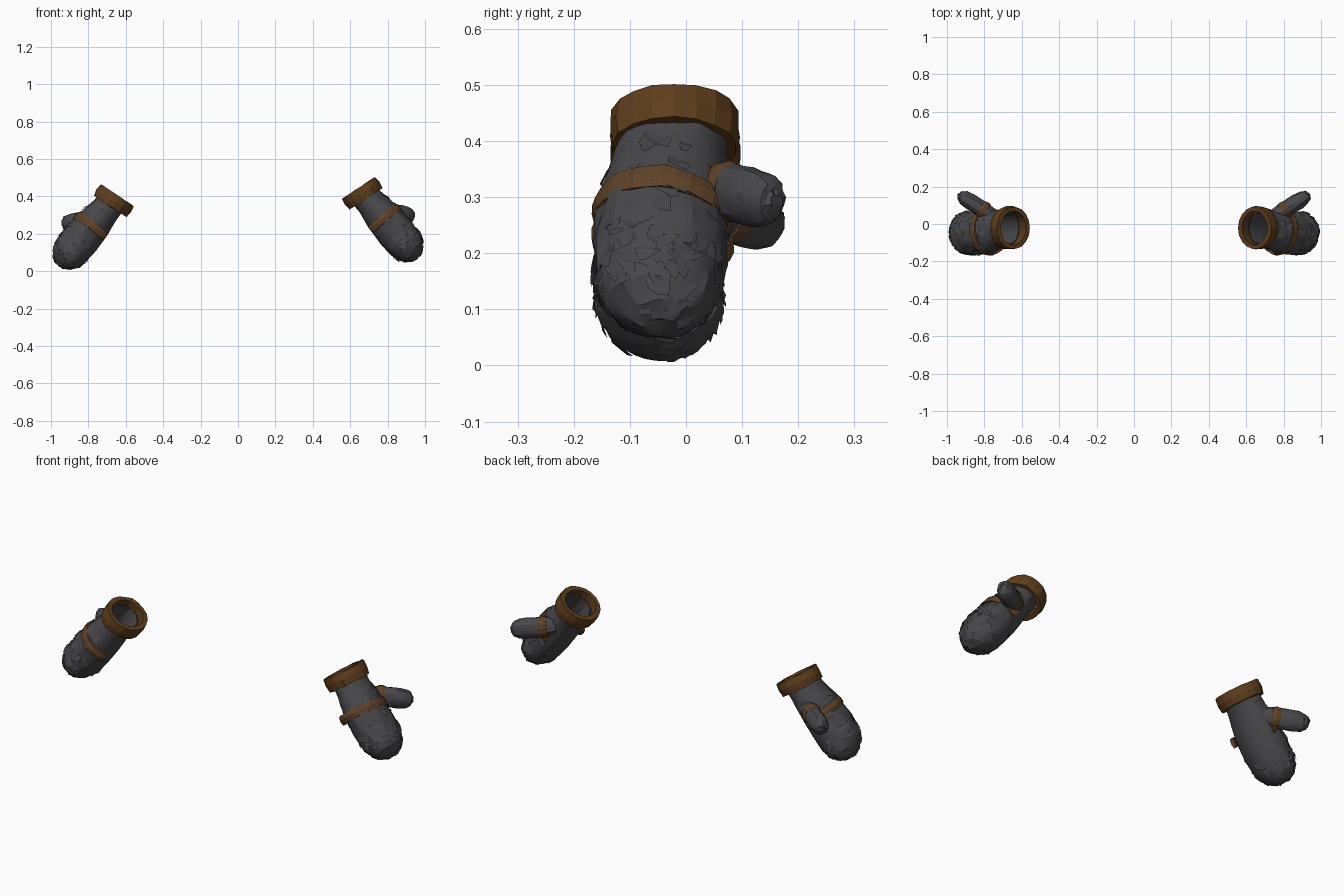
import bpy, bmesh, math, random
from mathutils import Matrix, Vector

random.seed(7)
cube = bpy.data.objects.get("Cube")
if cube:
    bpy.data.objects.remove(cube, do_unlink=True)


def material(name, color):
    m = bpy.data.materials.new(name)
    m.use_nodes = True
    m.diffuse_color = (*color, 1)
    m.node_tree.nodes["Principled BSDF"].inputs["Base Color"].default_value = (*color, 1)
    return m


CLOTH = material("charcoal cloth", (0.064, 0.064, 0.07))
LEATHER = material("brown leather", (0.112, 0.047, 0.011))
STRAP = material("worn strap leather", (0.112, 0.054, 0.02))


def frame(origin, z_axis, x_hint):
    """Local frame with z along the part and x towards the hint."""
    z = Vector(z_axis).normalized()
    y = z.cross(Vector(x_hint)).normalized()
    x = y.cross(z)
    m = Matrix((x, y, z)).transposed().to_4x4()
    m.translation = origin
    return m


def finish(bm, name, mat, matrix, side, recalc=True):
    """Place a part on its mitten; the right mitten is a lowered mirror."""
    if side < 0:
        matrix = Matrix.Translation((0, 0, -0.04)) @ Matrix.Diagonal((-1, 1, 1, 1)) @ matrix
    bm.transform(matrix)
    if recalc:
        bmesh.ops.recalc_face_normals(bm, faces=bm.faces)
    elif side < 0:
        bmesh.ops.reverse_faces(bm, faces=bm.faces)
    mesh = bpy.data.meshes.new(name)
    bm.to_mesh(mesh)
    bm.free()
    mesh.materials.append(mat)
    obj = bpy.data.objects.new(name, mesh)
    bpy.context.collection.objects.link(obj)
    return obj


def refine(profile, steps):
    out = []
    for a, b in zip(profile, profile[1:]):
        out += [[p + (q - p) * i / steps for p, q in zip(a, b)] for i in range(steps)]
    return out + [profile[-1]]


def loft(profile, sides, rough=0.0, loop=False, arc=None):
    """Skin elliptical rings (height, x radius, y radius, y centre)."""
    bm = bmesh.new()
    start, end = arc or (0, math.tau)
    rings = []
    for h, rx, ry, cy in profile:
        ring = []
        for i in range(sides):
            t = start + (end - start) * i / ((sides - 1) if arc else sides)
            # The back of the hand is more ragged than the palm
            k = rough * (1.0 if math.cos(t) > -0.3 else 0.3)
            f = 1 + random.uniform(-k, k)
            ring.append(bm.verts.new((rx * f * math.cos(t), cy + ry * f * math.sin(t),
                                      h + random.uniform(-k, k) * 0.1)))
        rings.append(ring)
    pairs = list(zip(rings, rings[1:]))
    if loop:
        pairs.append((rings[-1], rings[0]))
    for a, b in pairs:
        for i in range(sides - 1 if arc else sides):
            j = (i + 1) % sides
            bm.faces.new((a[i], a[j], b[j], b[i]))
    if arc:
        for i in (0, -1):
            bm.faces.new([r[i] for r in rings])
    elif not loop:
        bm.faces.new(rings[0])
        bm.faces.new(rings[-1])
    return bm


def band(top, bottom, rx, ry, cy, thick):
    """Rectangular ring section with a slightly bulged outer face."""
    mid = (top + bottom) / 2
    return [(top, rx - thick, ry - thick, cy), (top, rx - 0.004, ry - 0.004, cy),
            (mid, rx, ry, cy), (bottom, rx - 0.005, ry - 0.005, cy),
            (bottom, rx - thick, ry - thick, cy)]


# Outside of the hand, from the opening to the finger tip
SHELL = [(0.04, 0.078, 0.094, 0.022), (0.10, 0.080, 0.100, 0.028),
         (0.19, 0.094, 0.113, 0.040), (0.30, 0.101, 0.118, 0.046),
         (0.39, 0.098, 0.113, 0.048), (0.435, 0.082, 0.096, 0.046),
         (0.468, 0.055, 0.068, 0.044), (0.487, 0.025, 0.03, 0.044)]
LINING = [(0.34, 0.05, 0.07, 0.04), (0.30, 0.075, 0.09, 0.04),
          (0.10, 0.068, 0.087, 0.028), (0.035, 0.07, 0.085, 0.022)]
THUMB = [(0, 0.045, 0.038, 0), (0.07, 0.050, 0.042, 0), (0.15, 0.053, 0.044, 0),
         (0.19, 0.047, 0.038, 0), (0.212, 0.034, 0.026, 0), (0.222, 0.014, 0.01, 0)]


def shell_at(h):
    for a, b in zip(SHELL, SHELL[1:]):
        if a[0] <= h <= b[0]:
            f = (h - a[0]) / (b[0] - a[0])
            return [p + (q - p) * f for p, q in zip(a, b)]


def tatters(count):
    """Loose torn scraps lying on the back and tip of the hand."""
    bm = bmesh.new()
    for _ in range(count):
        h = random.choice((random.uniform(0.08, 0.42), random.uniform(0.28, 0.45)))
        t = random.gauss(0, 1.1) if h < 0.37 else random.uniform(-math.pi, math.pi)
        w = random.uniform(0.1, 0.28)
        length = random.uniform(0.025, 0.065)
        skew = random.uniform(-0.25, 0.25)
        grid = []
        for dh, lift, spread in ((0, -0.004, 0.8), (0.5, 0.004, 1), (1, 0.006, 0.4)):
            row = []
            for s in (-1, 1):
                z, rx, ry, cy = shell_at(min(h + (dh + random.uniform(0, 0.3)) * length, 0.484))
                a = t + s * w * spread + skew * dh + random.uniform(-0.06, 0.06)
                e = lift + random.uniform(-0.003, 0.003)
                row.append(bm.verts.new(((rx + e) * math.cos(a),
                                         cy + (ry + e) * math.sin(a), z)))
            grid.append(row)
        for a, b in zip(grid, grid[1:]):
            bm.faces.new((a[0], a[1], b[1], b[0]))
    return bm


HAND = frame((0.647, 0, 0.443), (0.64, 0, -0.77), (0.77, 0, 0.64))
CUFF = frame((0.645, 0, 0.445), (0.55, 0, -0.835), (0.835, 0, 0.55))
DIGIT = frame((0.75, 0.04, 0.316), (0.185, 0.118, -0.025), (0, 0, 1))
# The hand strap leans towards the finger tip on the thumb side
LEAN = HAND @ Matrix.Translation((-0.014, 0.041, 0.222)) @ Matrix.Rotation(math.radians(-8), 4, "X")

for side, label in ((1, "left"), (-1, "right")):
    # Hand shell with an open, lined wrist
    body = finish(loft(refine(LINING + SHELL, 2), 26, 0.05),
                  label + "_mitten_hand", CLOTH, HAND, side)
    finish(tatters(90), label + "_cloth_tatters", CLOTH, HAND, side, recalc=False)

    # Thumb
    thumb = finish(loft(refine(THUMB, 2), 14, 0.06), label + "_thumb", CLOTH, DIGIT, side)

    # Thick rolled cuff
    finish(loft(band(0, 0.07, 0.110, 0.118, 0.021, 0.028), 18, 0.025, loop=True),
           label + "_wrist_cuff", LEATHER, CUFF, side)

    # Strap over the back of the hand, its free end standing off the palm
    finish(loft(band(-0.023, 0.023, 0.121, 0.127, 0, 0.02), 20, 0.02,
                loop=True, arc=(math.radians(-95), math.radians(132))),
           label + "_hand_strap", STRAP, LEAN, side)

    # Strap loop at the root of the thumb
    finish(loft(band(0.045, 0.085, 0.056, 0.049, 0, 0.012), 14, 0.02, loop=True),
           label + "_thumb_strap", STRAP, DIGIT, side)

    for obj in (body, thumb):
        bpy.ops.object.select_all(action="DESELECT")
        obj.select_set(True)
        bpy.context.view_layer.objects.active = obj
        bpy.ops.object.shade_smooth_by_angle(angle=math.radians(25))
